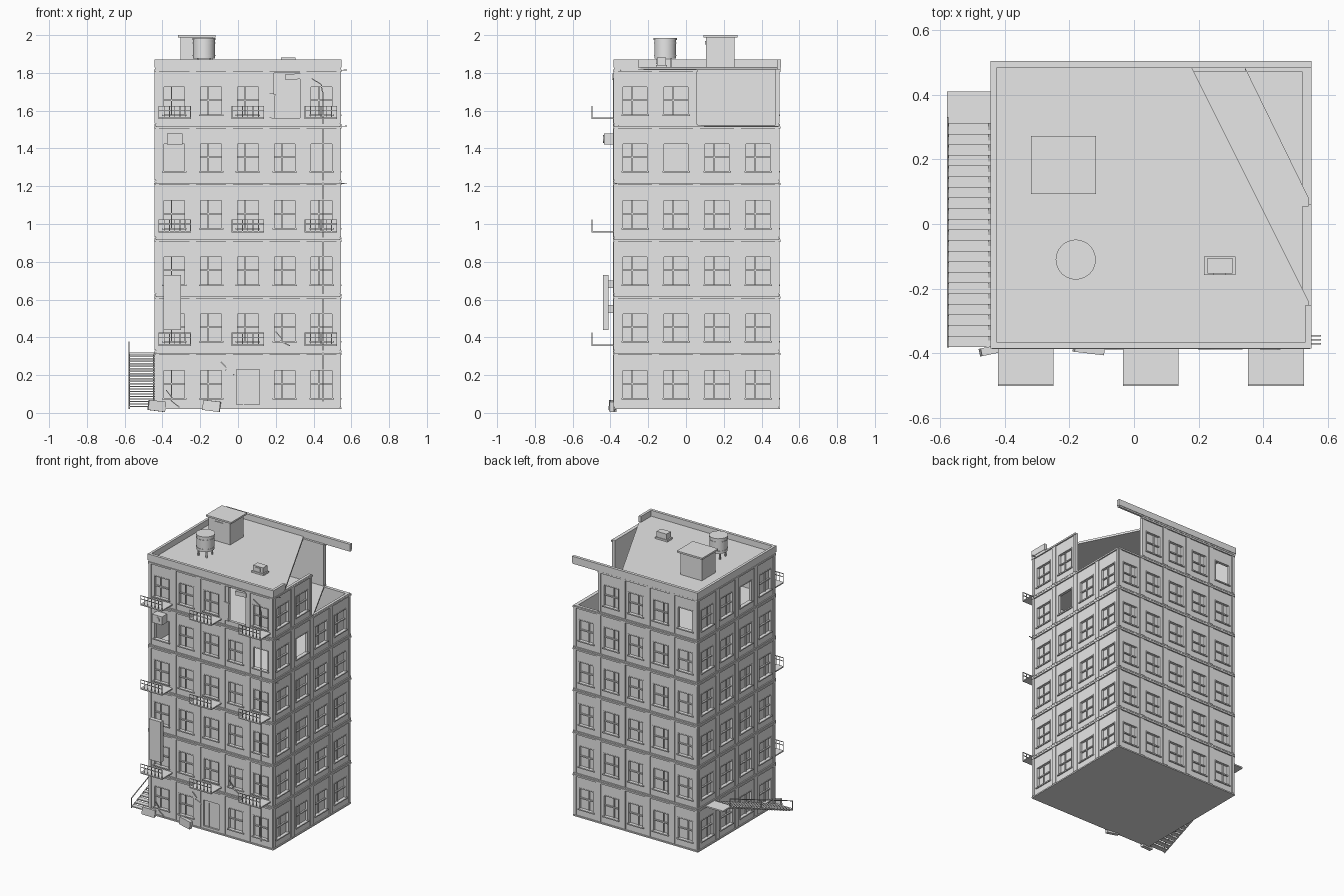
import bpy, bmesh, math
from mathutils import Matrix, Vector

if "Cube" in bpy.data.objects:
    bpy.data.objects.remove(bpy.data.objects["Cube"])

grey = bpy.data.materials.new("concrete_grey")
grey.diffuse_color = (0.8, 0.8, 0.8, 1)
grey.use_nodes = True
grey.node_tree.nodes["Principled BSDF"].inputs["Base Color"].default_value = grey.diffuse_color
parts = {}

X0, X1, Y0, Y1 = -0.435, 0.54, -0.378, 0.49
FLOORS, H, BASE = 6, 0.30, 0.02


def mesh_of(name):
    return parts.setdefault(name, bmesh.new())


def box(name, a, b, rot=None):
    """Box between two corners, optionally rotated about its centre."""
    a, b = Vector(a), Vector(b)
    size = Vector([abs(v) for v in b - a])
    m = Matrix.Translation((a + b) / 2)
    if rot:
        m = m @ rot
    bmesh.ops.create_cube(mesh_of(name), size=1, matrix=m @ Matrix.Diagonal((*size, 1)))


def rod(name, p, q, t=0.005):
    """Square bar from p to q."""
    p, q = Vector(p), Vector(q)
    d = q - p
    m = Matrix.Translation((p + q) / 2) @ d.to_track_quat('Z', 'Y').to_matrix().to_4x4()
    bmesh.ops.create_cube(mesh_of(name), size=1, matrix=m @ Matrix.Diagonal((t, t, d.length, 1)))


def slab(name, outline, z0, z1):
    """Flat plate with any outline."""
    bm = mesh_of(name)
    f = bm.faces.new([bm.verts.new((x, y, z0)) for x, y in outline])
    ext = bmesh.ops.extrude_face_region(bm, geom=[f])
    top = [v for v in ext['geom'] if isinstance(v, bmesh.types.BMVert)]
    bmesh.ops.translate(bm, verts=top, vec=(0, 0, z1 - z0))
    bmesh.ops.recalc_face_normals(bm, faces=bm.faces)


def cylinder(name, c, r, z0, z1, r2=None, n=24):
    bmesh.ops.create_cone(mesh_of(name), cap_ends=True, segments=n, radius1=r,
                          radius2=r if r2 is None else r2, depth=z1 - z0,
                          matrix=Matrix.Translation((c[0], c[1], (z0 + z1) / 2)))


# Each facade: (along, outward, height) -> position, start, bay width, bays, window width
FACADES = {
    "front": (lambda u, d, z: (u, Y0 - d, z), X0, 0.195, 5, 0.122),
    "back": (lambda u, d, z: (u, Y1 + d, z), X0, 0.195, 5, 0.122),
    "left": (lambda u, d, z: (X0 - d, u, z), Y0, 0.217, 4, 0.138),
    "right": (lambda u, d, z: (X1 + d, u, z), Y0, 0.217, 4, 0.138),
}
OPEN = {("front", 0, 4), ("front", 4, 4), ("right", 1, 4), ("back", 0, 5), ("left", 1, 5)}
GONE = {("back", 4, 5), ("right", 2, 5), ("right", 3, 5)}


def bay(side, i, k):
    f, start, bw, n, w = FACADES[side]
    z = BASE + k * H
    u0, u1 = start + i * bw, start + (i + 1) * bw
    c = (u0 + u1) / 2
    l, r, b, t = c - w / 2, c + w / 2, z + 0.06, z + 0.21
    if (side, i, k) == ("front", 3, 5):      # broken-out wall bay
        l, r, b, t = 0.19, 0.332, 1.56, 1.80
    door = (side, i, k) == ("front", 2, 0)
    if door:
        b = z + 0.025

    def put(name, ua, ub, da, db, za, zb):
        box(name, f(ua, da, za), f(ub, db, zb))

    # wall around the opening
    wall = side + "_wall"
    put(wall, u0, l, -0.02, 0, z, z + H)
    put(wall, r, u1, -0.02, 0, z, z + H)
    put(wall, l, r, -0.02, 0, z, b)
    put(wall, l, r, -0.02, 0, t, z + H)
    # pilasters and floor bands
    for ua, ub in ((u0, u0 + 0.018), (u1 - 0.018, u1)):
        put(side + "_pilasters", ua, ub, 0, 0.006, z + 0.012, z + H - 0.006)
    put("floor_bands", u0 - 0.004, u1 + 0.004, 0, 0.009, z + H - 0.014, z + H - 0.003)
    put("floor_bands", u0 - 0.004, u1 + 0.004, 0, 0.007, z, z + 0.009)
    if b == 1.56:
        return
    if door:
        put("entrance_door", l, r, -0.02, -0.012, b, t)
        put("entrance_door", l + 0.035, l + 0.041, -0.012, -0.006, b, t - 0.015)
        return
    # window frame, panes and sill
    g = 0.006
    put("window_frames", l, l + g, -0.018, 0.002, b, t)
    put("window_frames", r - g, r, -0.018, 0.002, b, t)
    put("window_frames", l, r, -0.018, 0.002, t - g, t)
    put("window_sills", l - 0.004, r + 0.004, 0, 0.008, b - 0.008, b)
    if (side, i, k) not in OPEN:
        put("window_panes", l, r, -0.02, -0.016, b, t)
        put("window_frames", l, r, -0.016, -0.006, b + 0.07, b + 0.078)
        put("window_frames", c - 0.018, c - 0.012, -0.016, -0.008, b, t)


for side, (_, _, _, n, _) in FACADES.items():
    for k in range(FLOORS):
        for i in range(n):
            if (side, i, k) not in GONE:
                bay(side, i, k)

# floor slabs, with the top storey and roof broken off at the rear right corner
full = [(X0, Y0), (X1, Y0), (X1, Y1), (X0, Y1)]
for k in range(FLOORS - 1):
    slab("floor_slabs", full, BASE + k * H, BASE + k * H + 0.01)
slab("top_storey_floor", [(X0, Y0), (X1, Y0), (X1, 0.08), (0.34, Y1), (X0, Y1)], 1.51, 1.525)
slab("roof", [(X0, Y0), (X1, Y0), (X1, -0.24), (0.175, Y1), (X0, Y1)], 1.815, 1.83)

# parapet
for a, b in (((-0.443, -0.385), (0.545, -0.365)), ((-0.443, 0.482), (0.548, 0.503)),
             ((-0.443, -0.385), (-0.425, 0.5)), ((0.53, -0.385), (0.548, -0.25))):
    box("parapet", (*a, 1.828), (*b, 1.872))
    box("parapet_moulding", (a[0] + 0.003, a[1] + 0.003, 1.818), (b[0] - 0.003, b[1] - 0.003, 1.828))

# balconies
for k in (1, 3, 5):
    for i in (0, 2, 4):
        c, z = -0.335 + 0.387 * i / 2, BASE + k * H + 0.035
        box("balcony_floors", (c - 0.086, -0.5, z), (c + 0.086, Y0, z + 0.008))
        for h in (0.068, 0.045):
            rod("balcony_rails", (c - 0.084, -0.498, z + h), (c + 0.084, -0.498, z + h), 0.004)
        for j in range(7):
            x = c - 0.084 + j * 0.028
            rod("balcony_rails", (x, -0.498, z), (x, -0.498, z + 0.07), 0.004)

# side stairs with landing and handrail
N = 21
for j in range(N):
    y, z = -0.38 + j * 0.69 / N, 0.03 + j * 0.28 / N
    box("stair_treads", (-0.575, y, z), (-0.44, y + 0.035, z + 0.007))
box("stair_landing", (-0.578, 0.31, 0.31), (-0.44, 0.41, 0.32))
for x in (-0.575, -0.447):
    rod("stair_stringers", (x, -0.38, 0.025), (x, 0.32, 0.312), 0.007)
rod("stair_handrail", (-0.576, -0.38, 0.09), (-0.576, 0.33, 0.375), 0.005)
for y, z in ((-0.378, 0.025), (-0.025, 0.165), (0.328, 0.31)):
    rod("stair_handrail", (-0.576, y, z), (-0.576, y, z + 0.065), 0.005)

# rooftop stair house
box("stair_house", (-0.305, 0.105, 1.825), (-0.135, 0.257, 1.99))
box("stair_house_cap", (-0.318, 0.092, 1.988), (-0.118, 0.272, 2.0))
box("stair_house_vent", (-0.25, 0.1, 1.95), (-0.19, 0.106, 1.97))

# water tank on legs
T = (-0.18, -0.11)
cylinder("water_tank", T, 0.058, 1.875, 1.978)
cylinder("water_tank_lid", T, 0.062, 1.975, 1.985)
for h in (1.89, 1.955):
    cylinder("water_tank_hoops", T, 0.0605, h, h + 0.005)
for a in range(4):
    p = math.radians(45 + 90 * a)
    x, y = T[0] + 0.045 * math.cos(p), T[1] + 0.045 * math.sin(p)
    rod("water_tank_legs", (x, y, 1.825), (x, y, 1.88), 0.009)

# rooftop cooling unit
box("roof_cooler", (0.227, -0.153, 1.84), (0.305, -0.105, 1.882))
box("roof_cooler_tray", (0.217, -0.158, 1.828), (0.313, -0.1, 1.842))
box("roof_cooler_grille", (0.245, -0.158, 1.848), (0.285, -0.152, 1.874))

# window cooling unit
box("window_cooler", (-0.375, -0.435, 1.42), (-0.295, -0.37, 1.48))
bmesh.ops.create_cone(mesh_of("window_cooler_fan"), cap_ends=True, segments=16, radius1=0.02,
                      radius2=0.02, depth=0.006, matrix=Matrix.Translation((-0.335, -0.437, 1.45))
                      @ Matrix.Rotation(math.pi / 2, 4, 'X'))

# blank hanging sign board with brackets
box("sign_board", (-0.395, -0.44, 0.44), (-0.302, -0.41, 0.73))
for z in (0.53, 0.66):
    box("sign_brackets", (-0.36, -0.412, z), (-0.335, Y0, z + 0.04))

# fallen blocks by the front wall
for x, yaw, tilt in ((-0.43, 0.2, 0.12), (-0.14, -0.12, 0.12)):
    box("fallen_blocks", (x - 0.046, -0.4, 0.01), (x + 0.046, -0.376, 0.064),
        Matrix.Rotation(yaw, 4, 'Z') @ Matrix.Rotation(tilt, 4, 'Y'))

# broken wall pieces at the top-storey hole
box("wall_fragments", (0.155, -0.386, 1.56), (0.195, -0.366, 1.69), Matrix.Rotation(0.04, 4, 'Y'))
box("wall_fragments", (0.25, -0.388, 1.765), (0.335, -0.368, 1.795), Matrix.Rotation(-0.06, 4, 'Y'))

# cracks and drain cable on the front wall
YF = Y0 - 0.007
CRACKS = [[(0.39, 1.77), (0.44, 1.74), (0.45, 1.68)],
          [(0.2, 0.43), (0.235, 0.39), (0.225, 0.38), (0.275, 0.355)],
          [(-0.09, 0.27), (-0.055, 0.235), (-0.065, 0.225), (-0.02, 0.2)],
          [(-0.38, 0.12), (-0.345, 0.075), (-0.355, 0.065), (-0.31, 0.03)]]
for line in CRACKS:
    for p, q in zip(line, line[1:]):
        rod("cracks", (p[0], YF, p[1]), (q[0], YF, q[1]), 0.005)
rod("drain_cable", (0.45, YF, 0.06), (0.45, YF, 1.7), 0.004)

# bent reinforcing bars at the front right corner
for y, z in ((-0.345, 1.812), (-0.358, 1.515), (-0.37, 1.212)):
    rod("reinforcing_bars", (0.52, y, z), (0.578, y, z + 0.004), 0.004)

# turn the collected parts into objects
for name, bm in parts.items():
    me = bpy.data.meshes.new(name)
    bm.to_mesh(me)
    bm.free()
    me.materials.append(grey)
    ob = bpy.data.objects.new(name, me)
    bpy.context.collection.objects.link(ob)
    if name.startswith("water_tank"):
        bpy.context.view_layer.objects.active = ob
        ob.select_set(True)
        bpy.ops.object.shade_smooth_by_angle()
        ob.select_set(False)
